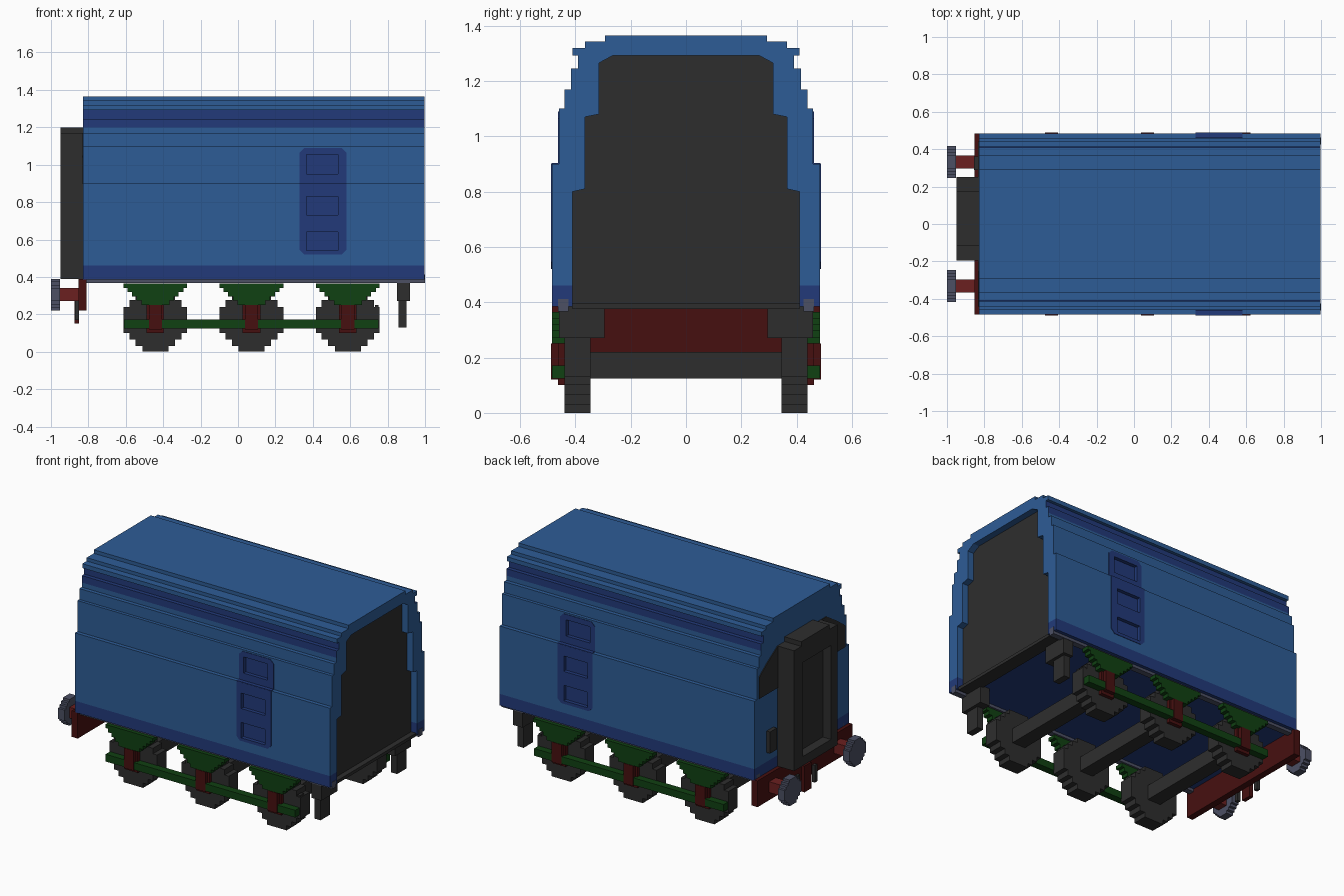
import bpy
import bmesh

cube = bpy.data.objects.get("Cube")
if cube:
    bpy.data.objects.remove(cube, do_unlink=True)


def material(name, rgb):
    m = bpy.data.materials.new(name)
    m.use_nodes = True
    color = (*rgb, 1.0)
    m.diffuse_color = color
    bsdf = next(n for n in m.node_tree.nodes if n.type == 'BSDF_PRINCIPLED')
    bsdf.inputs["Base Color"].default_value = color
    return m


BLUE = material("coach_blue", (.027, .107, .305))
NAVY = material("navy_trim", (.016, .042, .195))
BLACK = material("charcoal", (.027, .027, .027))
GREEN = material("dark_green", (.005, .052, .006))
MAROON = material("dark_red", (.062, .005, .005))
RED = material("buffer_red", (.145, .014, .014))
GREY = material("steel_grey", (.072, .08, .127))


def box(x0, x1, y0, y1, z0, z1):
    """A box as an extrusion along x."""
    return ([(y0, z0), (y1, z0), (y1, z1), (y0, z1)], 'x', x0, x1)


def flip(solid):
    """The same solid mirrored across the centre line."""
    pts, axis, lo, hi = solid
    if axis == 'x':
        return ([(-a, b) for a, b in pts], axis, lo, hi)
    return (pts, axis, -hi, -lo)


def both(*solids):
    return [s for solid in solids for s in (solid, flip(solid))]


def build(name, mats, solids, rule=None):
    """Extrude each (profile, axis, low, high) into one object."""
    bm = bmesh.new()
    for pts, axis, lo, hi in solids:
        rings = []
        for d in (lo, hi):
            rings.append([bm.verts.new((d, a, b) if axis == 'x' else (a, d, b))
                          for a, b in pts])
        n = len(pts)
        bm.faces.new(rings[0])
        bm.faces.new(rings[1])
        for i in range(n):
            j = (i + 1) % n
            bm.faces.new((rings[0][i], rings[0][j], rings[1][j], rings[1][i]))
    bmesh.ops.recalc_face_normals(bm, faces=bm.faces)
    if rule:
        for f in bm.faces:
            f.material_index = rule(f)
    mesh = bpy.data.meshes.new(name)
    bm.to_mesh(mesh)
    bm.free()
    for m in mats:
        mesh.materials.append(m)
    obj = bpy.data.objects.new(name, mesh)
    bpy.context.scene.collection.objects.link(obj)
    return obj


def stepped_disc(ca, cb, s):
    """Blocky circle: one stepped quarter turned four times."""
    q = [(1, .41), (.82, .41), (.82, .62), (.62, .62), (.62, .82), (.41, .82), (.41, 1)]
    pts = []
    for _ in range(4):
        pts += q
        q = [(-b, a) for a, b in q]
    return [(ca + a * s, cb + b * s) for a, b in pts]


# Body shell: stepped side profile, with an open rim at one end
half = [(.485, .46), (.485, .9), (.46, .9), (.46, 1.1), (.44, 1.1), (.44, 1.17),
        (.415, 1.17), (.415, 1.2), (.415, 1.245), (.39, 1.245), (.39, 1.292),
        (.41, 1.292), (.41, 1.32), (.365, 1.32), (.365, 1.342), (.292, 1.342),
        (.292, 1.365)]
inner = [(.41, .46), (.41, .8), (.365, .81), (.365, 1.07), (.315, 1.08),
         (.315, 1.265), (.265, 1.292)]


def mirrored(pts):
    return pts + [(-y, z) for y, z in reversed(pts)]


def trim_rule(f):
    z = f.calc_center_median().z
    return int(1.2 < z < 1.292 and abs(f.normal.x) < .5 and abs(f.calc_center_median().y) > .38)


body = build("body", [BLUE, NAVY], [(mirrored(half), 'x', -.83, .95)], trim_rule)
build("end_rim", [BLUE, NAVY],
      [(mirrored(half) + mirrored(inner)[::-1], 'x', .95, .998)], trim_rule)
build("skirt", [NAVY], [box(-.83, .95, -.485, .485, .385, .46)]
      + both(box(.95, .998, .41, .485, .385, .46)))
build("end_panel", [BLACK],
      [(mirrored([(.41, .39)] + inner[1:]), 'x', .945, .955)])
build("end_floor", [BLACK], [box(.9, .99, -.41, .41, .375, .395)])
build("sole_bars", [GREY], both(box(-.83, 1, .425, .463, .367, .412)))

# Side doors: flush plates with three recessed lights
c = .025
lower = [(.33, .9), (.33, .52 + c), (.33 + c, .52), (.58 - c, .52), (.58, .52 + c), (.58, .9)]
upper = [(.33, .9), (.58, .9), (.58, 1.09 - c), (.58 - c, 1.09), (.33 + c, 1.09), (.33, 1.09 - c)]
doors = build("side_doors", [NAVY], both((lower, 'y', .48, .488), (upper, 'y', .455, .463),
              box(.33, .58, .461, .487, .896, .903)))
lights = build("light_cutter", [BLUE, NAVY],
               both(box(.365, .535, .465, .52, .54, .64),
                    box(.365, .535, .465, .52, .73, .83),
                    box(.365, .535, .44, .52, .95, 1.055)), lambda f: 1)
lights.hide_render = True
lights.display_type = 'WIRE'
for target in (body, doors):
    mod = target.modifiers.new("lights", 'BOOLEAN')
    mod.operation = 'DIFFERENCE'
    mod.solver = 'EXACT'
    mod.object = lights
lights.hide_set(True)

# Gangway: stepped block with a recessed doorway
lo, hi, y0, y1 = -.95, -.89, -.13, .16
top = [(-.195, 1.06), (.25, 1.06), (.25, 1.17), (.175, 1.17), (.175, 1.2),
       (-.115, 1.2), (-.115, 1.17), (-.195, 1.17)]
build("gangway", [BLACK], [
    box(hi, -.83, -.195, .25, .39, 1.06), (top, 'x', lo, -.83),
    box(lo, hi, -.195, y0, .39, 1.06), box(lo, hi, y1, .25, .39, 1.06),
    box(lo, hi, y0, y1, .39, .45)])
build("gangway_surround", [BLACK], [(mirrored(
    [(.44, .9), (.44, 1.04), (.36, 1.1), (.25, 1.17)]), 'x', -.835, -.828)])
build("end_box", [BLACK], [box(-.855, -.83, .29, .36, .52, .66)])

# Running gear
axles = (-.442, .072, .587)
wheels, shafts, boxes, springs = [], [], [], []
for x in axles:
    wheels += both((stepped_disc(x, .17, .17), 'y', .345, .44))
    shafts.append(box(x - .047, x + .047, -.35, .35, .125, .22))
    boxes += both(box(x - .047, x + .047, .43, .463, .1, .25),
                  box(x - .035, x + .035, .46, .488, .12, .25))
    for i, w in enumerate((.075, .1, .125, .15, .17)):
        z = .25 + i * .023
        springs += both(box(x - w, x + w, .435, .485, z, z + .023))
build("wheels", [BLACK], wheels)
build("axles", [BLACK], shafts)
build("axle_boxes", [MAROON], boxes)
build("springs", [GREEN], springs)
build("tie_bars", [GREEN], both(box(-.61, .75, .437, .485, .125, .172)))
build("brake_hangers", [BLACK], both(box(.733, .752, .4, .437, .13, .25)))

# Footsteps below the open end
build("footsteps", [BLACK], both(box(.85, .92, .295, .46, .27, .39),
                                 box(.857, .9, .345, .44, .13, .27)))

# Buffer beam, buffers and coupling
build("buffer_beam", [MAROON], [box(-.853, -.81, -.485, .485, .22, .39)])
build("buffer_shanks", [RED], both(box(-.952, -.85, .297, .367, .27, .34)))
build("buffer_heads", [GREY], both((stepped_disc(.332, .305, .085), 'x', -1, -.952)))
build("coupling", [MAROON], [box(-.875, -.85, -.035, .035, .15, .32)])
build("coupling_hoses", [BLACK], both(box(-.872, -.85, .075, .1, .17, .28)))
